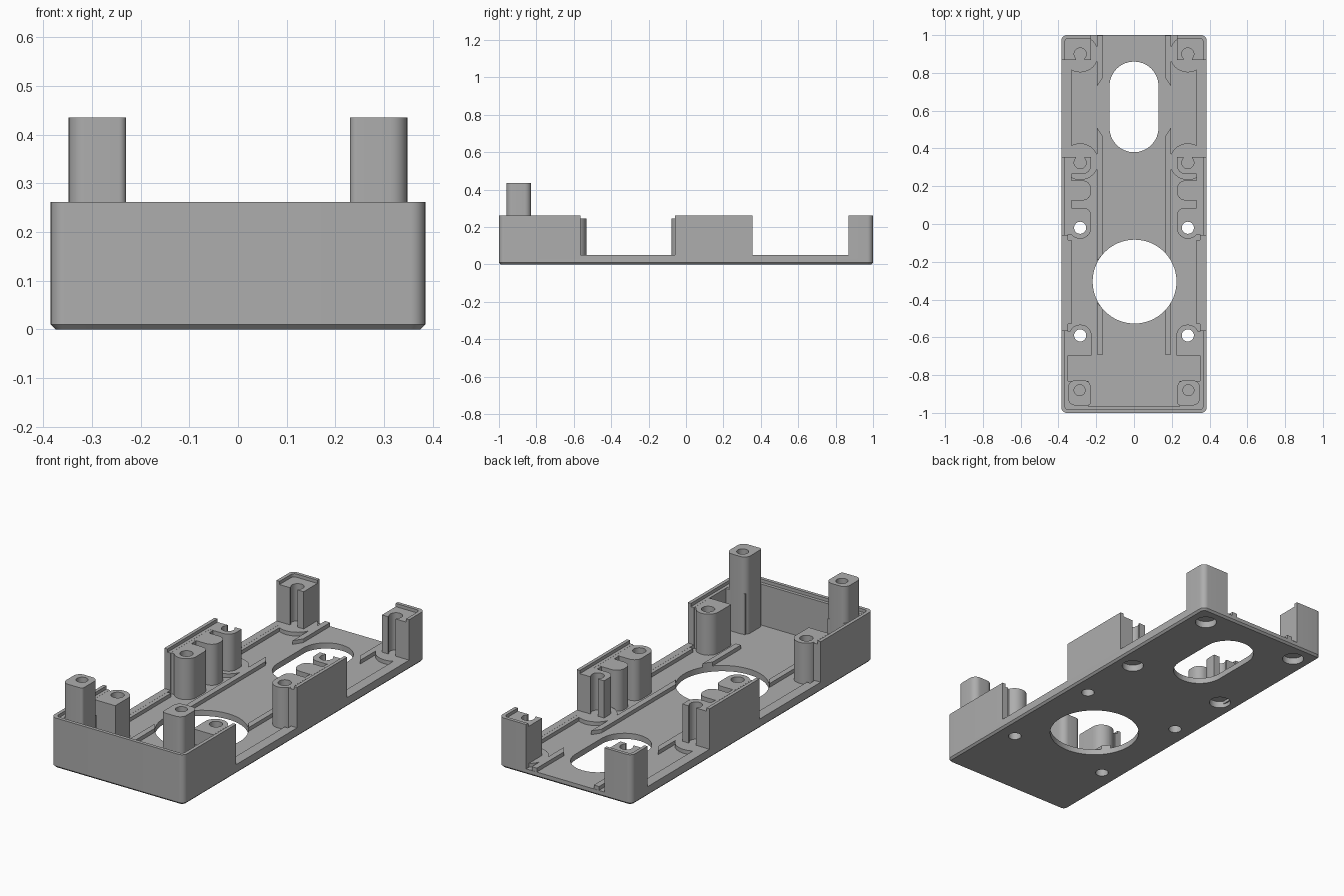
import bpy, bmesh, math

if "Cube" in bpy.data.objects:
    bpy.data.objects.remove(bpy.data.objects["Cube"])

grey = bpy.data.materials.new("mid_grey")
grey.diffuse_color = (0.42, 0.42, 0.42, 1)
grey.use_nodes = True
grey.node_tree.nodes["Principled BSDF"].inputs["Base Color"].default_value = grey.diffuse_color


def prism(name, pts, z0, z1):
    """Extrude a flat outline from z0 to z1."""
    bm = bmesh.new()
    low = [bm.verts.new((x, y, z0)) for x, y in pts]
    face = bm.faces.new(low)
    ext = bmesh.ops.extrude_face_region(bm, geom=[face])
    for g in ext["geom"]:
        if isinstance(g, bmesh.types.BMVert):
            g.co.z = z1
    bmesh.ops.recalc_face_normals(bm, faces=bm.faces)
    me = bpy.data.meshes.new(name)
    bm.to_mesh(me)
    bm.free()
    ob = bpy.data.objects.new(name, me)
    bpy.context.collection.objects.link(ob)
    me.materials.append(grey)
    return ob


def rrect(x0, x1, y0, y1, r):
    """Rounded rectangle; r is one radius or (x0y0, x1y0, x1y1, x0y1)."""
    if not isinstance(r, tuple):
        r = (r,) * 4
    pts = []
    corners = ((x0, y0, 1, 1), (x1, y0, -1, 1), (x1, y1, -1, -1), (x0, y1, 1, -1))
    for i, (x, y, sx, sy) in enumerate(corners):
        if r[i] == 0:
            pts.append((x, y))
            continue
        for k in range(9):
            a = math.pi * (1 + i / 2) + math.pi / 2 * k / 8
            pts.append((x + sx * r[i] + r[i] * math.cos(a), y + sy * r[i] + r[i] * math.sin(a)))
    return pts


def circle(x, y, r, n=32):
    return [(x + r * math.cos(2 * math.pi * i / n), y + r * math.sin(2 * math.pi * i / n)) for i in range(n)]


def cut(ob, pts, z0, z1):
    """Cut an extruded outline out of an object."""
    c = prism("cutter", pts, z0, z1)
    m = ob.modifiers.new("cut", "BOOLEAN")
    m.operation, m.solver, m.object = "DIFFERENCE", "EXACT", c
    bpy.context.view_layer.objects.active = ob
    bpy.ops.object.modifier_apply(modifier=m.name)
    bpy.data.objects.remove(c, do_unlink=True)


def flip(pts, s):
    return [(s * x, y) for x, y in pts]


HX, FLOOR, RIM, SEAT, LIP, POST = 0.385, 0.03, 0.05, 0.245, 0.262, 0.435
BX = 0.285  # screw line

# Outer tray with chamfered bottom edge
tray = prism("tray", rrect(-HX, HX, -1, 1, 0.03), 0, LIP)
bm = bmesh.new()
bm.from_mesh(tray.data)
edges = [e for e in bm.edges if all(v.co.z < 0.001 for v in e.verts)]
bmesh.ops.bevel(bm, geom=edges, offset=0.01, segments=1, affect="EDGES")
bm.to_mesh(tray.data)
bm.free()

# Inner pocket, side windows, stepped lip
cut(tray, [(-.35, -.965), (.35, -.965), (.35, .868), (.227, .868), (.227, 1.1),
           (-.227, 1.1), (-.227, .868), (-.35, .868)], FLOOR, 1)
for y0, y1 in ((-.565, -.06), (.355, .868)):
    cut(tray, rrect(-.6, .6, y0, y1, 0), RIM, 1)
cut(tray, rrect(-.367, .367, -.982, .982, .02), SEAT, 1)

# Floor openings
cut(tray, circle(0.003, -.305, .222, 64), -1, 1)
cut(tray, rrect(-.13, .13, .38, .86, .1299), -1, 1)

for s, side in ((-1, "left"), (1, "right")):
    # Small through holes and blind recesses underneath
    for y in (-.02, -.59):
        cut(tray, circle(s * BX, y, .032), -1, 1)
    for y in (.33, .9):
        cut(tray, circle(s * BX, y, .053), -1, .035)

    # Keyhole in the back corner block, open to the front
    cut(tray, circle(s * BX, .9, .032), RIM, 1)
    cut(tray, flip(rrect(BX - .022, BX + .022, .8, .9, 0), s), RIM, 1)

    # Raised discs over the recesses
    for y in (.33, .9):
        d = prism(side + "_floor_disc", circle(s * BX, y, .097, 48), .02, RIM)
        cut(d, circle(s * BX, y, .053), -1, .035)

    # Low shelf along the side and thick wall liners
    for y0, y1 in ((-.53, -.085), (.39, .84)):
        prism(side + "_shelf", flip(rrect(.33, .36, y0, y1, 0), s), .02, RIM - .0005)
    prism(side + "_wall_liner", flip(rrect(.33, .36, -.055, .35, 0), s), .02, SEAT - .0005)
    prism(side + "_front_liner", flip(rrect(.33, .36, -.695, -.57, 0), s), .02, SEAT - .0005)

    # Guide ribs beside the centre channel, with slanted ends
    for y_in0, y_out0, y_in1, y_out1 in ((.775, .73, .999, .999), (-.16, -.195, .465, .51),
                                         (-.69, -.69, -.45, -.415)):
        rib = prism(side + "_guide_rib",
                    flip([(.165, y_in0), (.195, y_out0), (.195, y_out1), (.165, y_in1)], s), .02, RIM)
        cut(rib, circle(0.003, -.305, .222, 64), -1, 1)

    # Middle screw boss, plain lobe and keyhole boss
    boss = prism(side + "_middle_boss", flip(rrect(.227, .343, -.078, .085, (.057, .057, 0, .04)), s), .02, SEAT)
    cut(boss, circle(s * BX, -.02, .032), -1, 1)
    prism(side + "_middle_lobe", flip(rrect(.227, .345, .125, .23, (.045, 0, 0, .045)), s), .02, SEAT)
    key = prism(side + "_keyhole_boss", flip(rrect(.227, .355, .265, .3545, (.045, 0, 0, 0)), s), .045, SEAT)
    cut(key, circle(s * BX, .325, .032), RIM, 1)
    cut(key, flip(rrect(BX - .022, BX + .022, .325, .5, 0), s), RIM, 1)

    # Front screw boss
    front = prism(side + "_front_boss", flip(rrect(.225, .343, -.695, -.533, (0, 0, .057, .057)), s), .02, SEAT)
    cut(front, circle(s * BX, -.59, .032), -1, 1)

    # Tall corner post with blind screw hole
    post = prism(side + "_tall_post", flip(rrect(.23, .348, -.96, -.828, (.015, .035, .035, .035)), s), .02, POST)
    cut(post, circle(s * .288, -.88, .029), .3, 1)
    # Fillers tying the post to the walls
    prism(side + "_post_web", flip(rrect(.24, .36, -.975, -.83, 0), s), .02, SEAT - .001)

# Smooth the rounded sides and keep hard edges
bpy.ops.object.select_all(action="DESELECT")
for ob in bpy.context.scene.objects:
    ob.select_set(True)
bpy.context.view_layer.objects.active = tray
bpy.ops.object.shade_smooth_by_angle(angle=math.radians(30))
